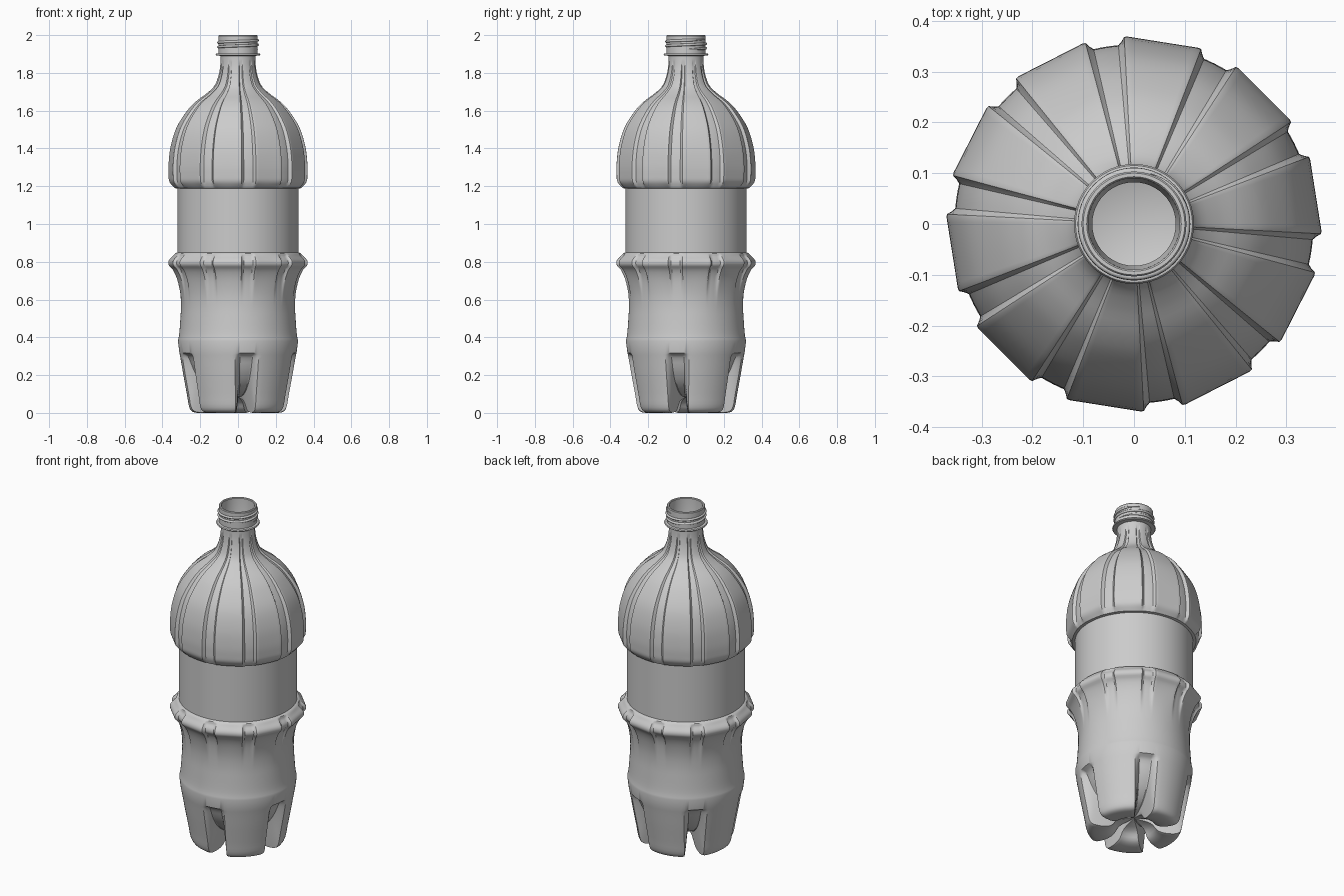
import bpy, bmesh, math
from mathutils import Vector

cube = bpy.data.objects.get("Cube")
if cube:
    bpy.data.objects.remove(cube, do_unlink=True)

grey = bpy.data.materials.new("plain_grey")
grey.use_nodes = True
GREY = (0.6, 0.6, 0.6, 1)
grey.diffuse_color = GREY
grey.node_tree.nodes["Principled BSDF"].inputs["Base Color"].default_value = GREY

PANELS = 10
PITCH = 360 / PANELS
GROOVE_START = -9              # direction of the first groove, also of a foot gap
HALF = [0, 2, 4, 5, 6, 7, 8.5, 10, 12, 15]
OFFSETS = [-18] + [-a for a in HALF[:0:-1]] + HALF
SPOKES = [(k, a) for k in range(PANELS) for a in OFFSETS]


def ramp(lo, hi, v):
    t = min(max((v - lo) / (hi - lo), 0), 1)
    return t * t * (3 - 2 * t)


def spline(points, steps):
    """Smooth curve through points of any dimension."""
    p = [Vector(q) for q in points]
    p = [p[0] * 2 - p[1]] + p + [p[-1] * 2 - p[-2]]
    out = []
    for a, b, c, d in zip(p, p[1:], p[2:], p[3:]):
        for i in range(steps):
            t = i / steps
            out.append(0.5 * (2 * b + (c - a) * t + (2 * a - 5 * b + 4 * c - d) * t * t
                              + (3 * b - a - 3 * c + d) * t ** 3))
    return out + [p[-2]]


def fluted(row):
    """Ring with flat panels and grooves: radius, height, groove depth, flatness."""
    r, z, depth, flat = row
    ring = []
    for k, a in SPOKES:
        off = abs(a)
        chord = math.cos(math.radians(12)) / math.cos(math.radians(18 - off))
        chord = min(chord, 1)
        rad = r * (1 + flat * (chord - 1)) - max(depth, 0) * (1 - ramp(4, 6.5, off))
        ring.append((rad, z))
    return ring


def footed(foot, gap):
    """Ring of the base: every second groove direction is a gap between feet."""
    ring = []
    for k, a in SPOKES:
        off = abs(a) if k % 2 == 0 else 18
        p = gap.lerp(foot, ramp(6.5, 12.5, off))
        ring.append((p.x, p.y))
    return ring


def finish(obj, angle=35):
    if not obj.data.materials:
        obj.data.materials.append(grey)
    bpy.ops.object.select_all(action='DESELECT')
    obj.select_set(True)
    bpy.context.view_layer.objects.active = obj
    bpy.ops.object.shade_smooth_by_angle(angle=math.radians(angle))


def ring_mesh(name, rings, angles, closed=False):
    bm = bmesh.new()
    rows = []
    for ring in rings:
        rows.append([bm.verts.new((r * math.cos(t), r * math.sin(t), z))
                     for (r, z), t in zip(ring, angles)])
    n = len(angles)
    pairs = list(zip(rows, rows[1:])) + ([(rows[-1], rows[0])] if closed else [])
    for lo, hi in pairs:
        for i in range(n):
            j = (i + 1) % n
            bm.faces.new((lo[i], lo[j], hi[j], hi[i]))
    bmesh.ops.remove_doubles(bm, verts=bm.verts, dist=1e-5)
    bmesh.ops.recalc_face_normals(bm, faces=bm.faces)
    mesh = bpy.data.meshes.new(name)
    bm.to_mesh(mesh)
    bm.free()
    obj = bpy.data.objects.new(name, mesh)
    bpy.context.collection.objects.link(obj)
    finish(obj)
    return obj


# Five-footed base: foot outline and the domed outline between feet
foot = [(0, .085), (.09, .06), (.125, .02), (.16, .004), (.205, 0), (.24, .006),
        (.258, .03), (.269, .09), (.28, .15), (.291, .21), (.303, .28), (.31, .318)]
gap = [(0, .085), (.06, .088), (.10, .097), (.14, .113), (.175, .137), (.205, .166),
       (.228, .196), (.246, .225), (.26, .254), (.271, .28), (.285, .302), (.31, .318)]
rings = [footed(f, g) for f, g in zip(spline(foot, 3), spline(gap, 3))]

# Waist flaring into the panelled belt
waist = [(.318, .38, 0, 0), (.311, .42, 0, 0), (.305, .5, 0, 0), (.302, .57, 0, .1),
         (.307, .64, .003, .3), (.324, .71, .011, .7), (.346, .757, .016, 1),
         (.368, .782, .017, 1), (.368, .806, .017, 1), (.348, .828, .012, .7),
         (.332, .844, 0, .1), (.32, .85, 0, 0)]
rings += [fluted(r) for r in spline(waist, 3)]

# Straight label band and the fluted dome running into the neck
rings += [fluted((.32, z, 0, 0)) for z in (.86, 1.02, 1.18, 1.188)]
dome = [(.336, 1.19, 0, .3), (.364, 1.222, .016, 1), (.369, 1.26, .018, 1),
        (.369, 1.32, .018, 1), (.358, 1.41, .018, .9), (.327, 1.51, .018, .8),
        (.27, 1.6, .017, .7), (.222, 1.65, .016, .6), (.168, 1.69, .014, .5),
        (.126, 1.73, .011, .3), (.105, 1.78, .008, .2), (.095, 1.83, .005, .1),
        (.092, 1.87, 0, 0), (.092, 1.892, 0, 0)]
rings += [fluted(r) for r in spline(dome, 4)]

# Neck finish, lip and inner wall
plain = [(.103, 1.9), (.103, 1.996), (.1, 2.0), (.093, 2.0), (.09, 1.996), (.09, 1.9),
         (.082, 1.86), (.082, 1.8), (.1, 1.73), (.19, 1.62), (.29, 1.48), (.3, 1.25),
         (.3, .9), (.28, .7), (.28, .4), (.25, .27), (.2, .19), (.1, .13), (0, .115)]
rings += [fluted((r, z, 0, 0)) for r, z in plain]
ring_mesh("bottle_body", rings,
          [math.radians(GROOVE_START + PITCH * k + a) for k, a in SPOKES])

# Thin collar under the thread
collar = [(.09, 1.89), (.115, 1.892), (.118, 1.896), (.115, 1.902), (.09, 1.906)]
ring_mesh("neck_collar", [[p] * 64 for p in collar],
          [2 * math.pi * i / 64 for i in range(64)], closed=True)

# Helical screw thread with tapered ends
curve = bpy.data.curves.new("screw_thread", 'CURVE')
curve.dimensions = '3D'
curve.bevel_depth = 0.007
curve.bevel_resolution = 2
curve.use_fill_caps = True
STEPS = 110
line = curve.splines.new('POLY')
line.points.add(STEPS)
for i, pt in enumerate(line.points):
    t = i / STEPS
    ang = t * 2.2 * 2 * math.pi
    pt.co = (.104 * math.cos(ang), .104 * math.sin(ang), 1.925 + .052 * t, 1)
    pt.radius = min(1, .15 + 12 * min(t, 1 - t))
thread = bpy.data.objects.new("screw_thread", curve)
bpy.context.collection.objects.link(thread)
curve.materials.append(grey)
bpy.ops.object.select_all(action='DESELECT')
thread.select_set(True)
bpy.context.view_layer.objects.active = thread
bpy.ops.object.convert(target='MESH')
finish(bpy.context.view_layer.objects.active, 60)
